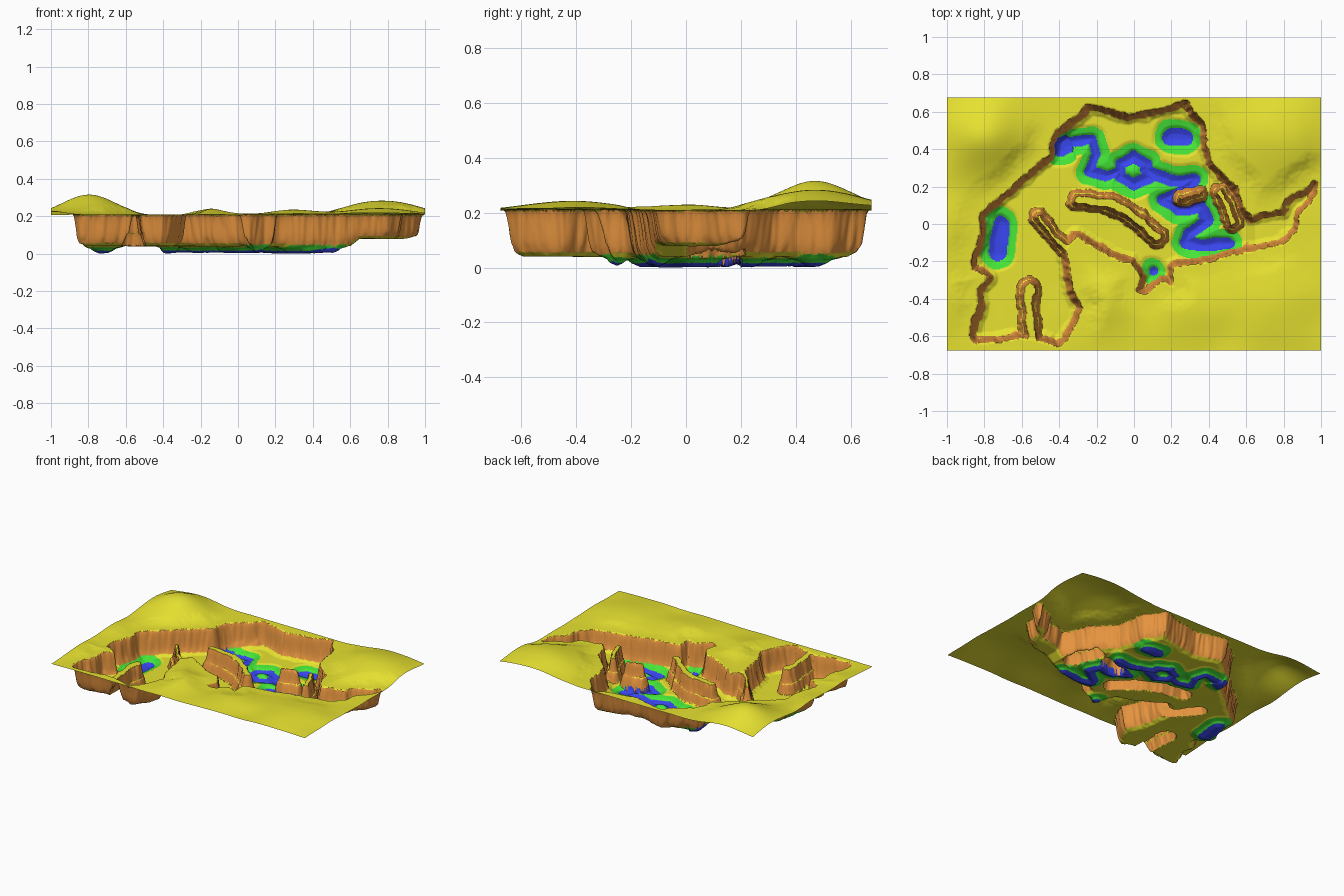
import bpy
from mathutils import Vector, noise
from mathutils.kdtree import KDTree

if "Cube" in bpy.data.objects:
    bpy.data.objects.remove(bpy.data.objects["Cube"])

NX, NY, HX, HY = 360, 244, 1.0, 0.675

# canyon rim, clockwise from the north-west
RIM = [(-.42,.50),(-.29,.60),(-.25,.64),(-.13,.62),(-.02,.59),(.08,.61),(.16,.63),(.29,.66),
       (.32,.60),(.38,.54),(.40,.40),(.42,.32),(.49,.25),(.56,.20),(.59,.10),(.63,.05),(.69,.06),
       (.78,.08),(.84,.16),(.90,.19),(.96,.24),(.99,.20),(.95,.11),(.89,.04),(.87,-.04),(.80,-.11),
       (.72,-.13),(.60,-.15),(.48,-.18),(.33,-.21),(.22,-.24),(.21,-.33),(.14,-.31),(.06,-.37),
       (.01,-.35),(.03,-.28),(-.02,-.21),(-.13,-.18),(-.21,-.13),(-.31,-.07),(-.37,-.14),(-.34,-.24),
       (-.33,-.35),(-.27,-.45),(-.30,-.54),(-.35,-.62),(-.40,-.66),(-.48,-.63),(-.61,-.61),
       (-.72,-.64),(-.85,-.64),(-.88,-.59),(-.86,-.51),(-.83,-.43),(-.85,-.35),(-.79,-.29),
       (-.87,-.25),(-.87,-.16),(-.83,-.08),(-.83,.05),(-.77,.11),(-.66,.19),(-.56,.29),(-.46,.37),(-.45,.45)]

# mesas: spine points and base radius
MESAS = [([(-.30,.13),(-.12,.11),(.02,.02),(.12,-.07)], .065),
         ([(.25,.14),(.35,.155)], .045),
         ([(.46,.17),(.50,.10),(.53,.01)], .055),
         ([(-.56,-.34),(-.56,-.50),(-.53,-.70)], .065),
         ([(-.51,.04),(-.44,-.06),(-.35,-.15)], .055)]

# water: centre lines and half widths
RING = [(0,.36),(.07,.32),(.08,.25),(0,.21),(-.07,.25),(-.07,.32),(0,.36)]
WATER = [([(-.39,.41),(-.34,.44)], .05),
         ([(-.34,.44),(-.22,.45),(-.20,.37),(-.24,.28),(-.15,.26),(-.07,.28)], .026),
         (RING, .032),
         ([(.07,.29),(.19,.23),(.32,.24),(.28,.18),(.16,.13),(.23,.08),(.36,.09),(.39,.02),
           (.30,-.05),(.28,-.10),(.38,-.11),(.50,-.10)], .032),
         ([(.20,.47),(.27,.46)], .045),
         ([(-.71,.0),(-.73,-.15)], .045),
         ([(.10,-.25)], .022)]

HILLS = [(-.80,.47,.105,.17), (.77,.47,.075,.22), (-.2,-.42,.035,.13), (.75,-.42,.035,.2),
         (.28,-.45,.025,.15), (-.93,-.35,.02,.15), (-1,.0,.02,.15)]


def tree(lines):
    """Nearest-point lookup over densely sampled lines, each with a radius."""
    pts = []
    for line, r in lines:
        if len(line) == 1:
            pts.append((line[0], r))
        for a, b in zip(line, line[1:]):
            a, b = Vector(a), Vector(b)
            n = max(1, int((b - a).length / .006))
            pts += [(tuple(a.lerp(b, i / n)), r) for i in range(n + 1)]
    kd = KDTree(len(pts))
    for i, (p, r) in enumerate(pts):
        kd.insert((p[0], p[1], 0), i)
    kd.balance()
    return lambda p: (lambda hit: hit[2] - pts[hit[1]][1])(kd.find(p))


def inside(x, y):
    c = False
    for (ax, ay), (bx, by) in zip(RIM, RIM[1:] + RIM[:1]):
        if (ay > y) != (by > y) and x < (bx - ax) * (y - ay) / (by - ay) + ax:
            c = not c
    return c


def ramp(t, stops):
    """Piecewise linear profile."""
    for (a, u), (b, v) in zip(stops, stops[1:]):
        if t <= b:
            return u + (v - u) * max(0, t - a) / (b - a)
    return stops[-1][1]


rim_dist = tree([(RIM + RIM[:1], 0)])
mesa_dist = [tree([m]) for m in MESAS]
water_dist = tree(WATER)


def surface(x, y):
    """Height and water distance at a point."""
    p = Vector((x, y, 0))
    n1 = noise.noise_vector(p * 13) * .013
    n2 = noise.noise_vector(p * 42) * .007
    q = Vector((x + n1.x + n2.x, y + n1.y + n2.y, 0))
    d = rim_dist(q)
    bump = noise.noise(p * 5)
    if not inside(q.x, q.y):
        h = sum(a * 2.718 ** (-((x - u) ** 2 + (y - v) ** 2) / (2 * (s * .8) ** 2)) for u, v, a, s in HILLS)
        fade = min(1, d / .15)
        return .215 + (h + .006 * bump) * fade * fade * (3 - 2 * fade), 1
    w = water_dist(p + n1 * .8)
    floor = .046 + .003 * bump + ramp(x, [(.60, 0), (.65, .038)])
    z = floor + (.213 - floor) * ramp(d, [(0, 1), (.006, .95), (.022, .3), (.035, .1), (.06, 0)])
    if d > .02:
        z -= ramp(w, [(-.03, .038), (0, .024), (.012, .014), (.045, .006), (.06, 0)])
    # mesas: skirt, ledge, upper wall
    for md in mesa_dist:
        e = -md(q)
        if e > 0:
            z = max(z, floor + (.21 - floor) * ramp(e, [(0, 0), (.017, .4), (.027, .45), (.042, 1)]))
    return z, w


# sample the land on a grid
verts, wet = [], []
for j in range(NY + 1):
    for i in range(NX + 1):
        x, y = -HX + 2 * HX * i / NX, -HY + 2 * HY * j / NY
        z, w = surface(x, y)
        verts.append((x, y, z))
        wet.append(w)
low = min(v[2] for v in verts)
verts = [(x, y, z - low) for x, y, z in verts]

# sort the faces into parts by steepness, height and distance to water
parts = {"plateau": [], "canyon_walls": [], "canyon_floor": [], "green_banks": [], "river": []}
for j in range(NY):
    for i in range(NX):
        a = j * (NX + 1) + i
        f = (a, a + 1, a + NX + 2, a + NX + 1)
        zs = [verts[k][2] for k in f]
        w = sum(wet[k] for k in f) / 4
        if max(zs) - min(zs) > .0085 and max(zs) > .055:
            name = "canyon_walls"
        elif min(zs) > .14:
            name = "plateau"
        elif w < 0 and max(zs) < .06:
            name = "river"
        elif w < .045 and max(zs) < .07:
            name = "green_banks"
        else:
            name = "canyon_floor"
        parts[name].append(f)

YELLOW = (.80, .76, .03, 1)
COLORS = {"plateau": YELLOW, "canyon_walls": (.80, .30, .05, 1), "canyon_floor": YELLOW,
          "green_banks": (.06, .80, .04, 1), "river": (.04, .06, .85, 1)}

# one smooth object per part
for name, faces in parts.items():
    used = {k: n for n, k in enumerate(sorted({k for f in faces for k in f}))}
    me = bpy.data.meshes.new(name)
    me.from_pydata([verts[k] for k in used], [], [[used[k] for k in f] for f in faces])
    me.polygons.foreach_set("use_smooth", [True] * len(faces))
    mat = bpy.data.materials.new(name)
    mat.diffuse_color = COLORS[name]
    mat.use_nodes = True
    mat.node_tree.nodes["Principled BSDF"].inputs["Base Color"].default_value = mat.diffuse_color
    me.materials.append(mat)
    bpy.context.collection.objects.link(bpy.data.objects.new(name, me))
